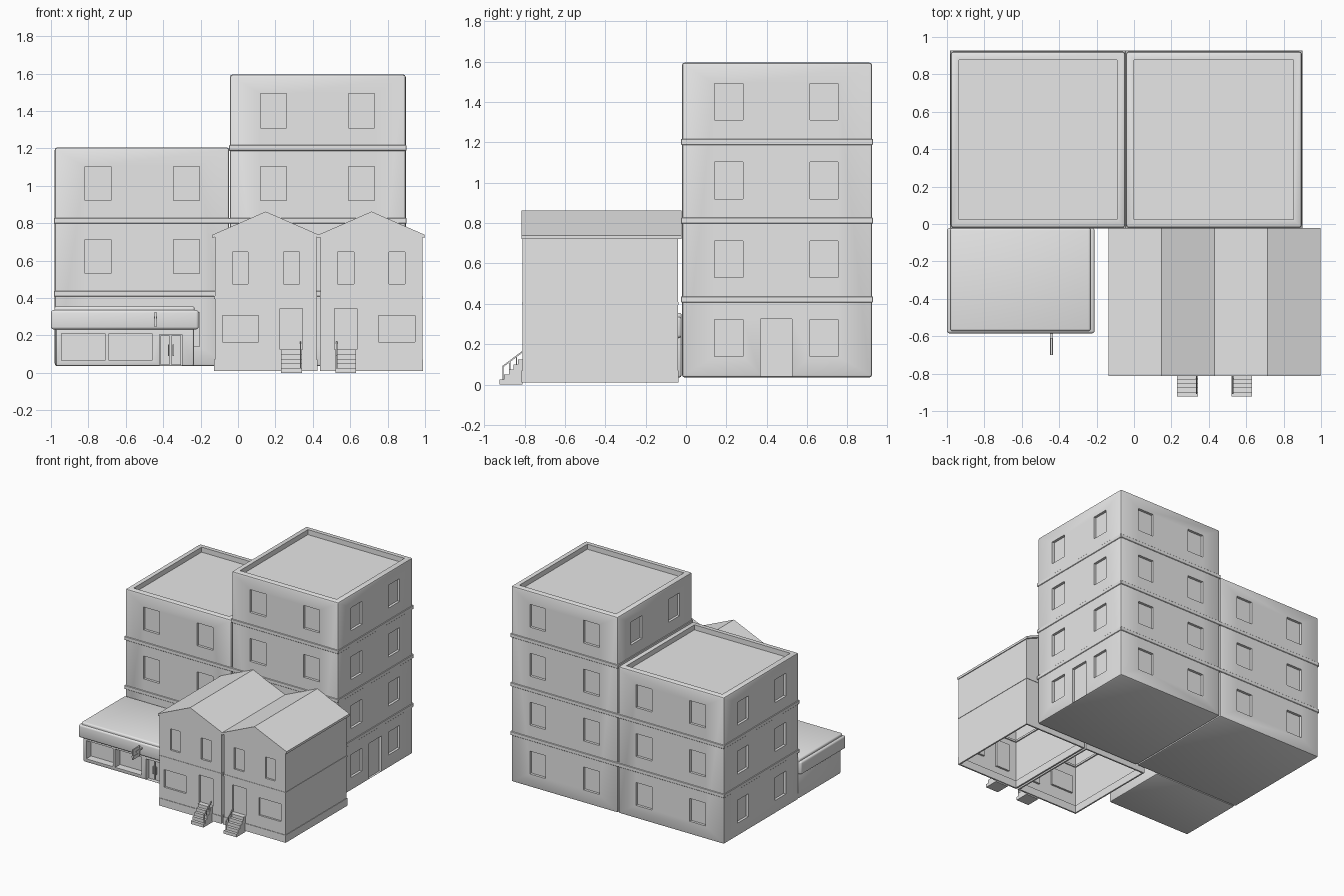
import bpy, bmesh, math
from mathutils import Vector

cube = bpy.data.objects.get("Cube")
if cube:
    bpy.data.objects.remove(cube, do_unlink=True)

GREY = (0.8, 0.8, 0.8, 1)
mat = bpy.data.materials.new("plain_grey")
mat.use_nodes = True
mat.diffuse_color = GREY
mat.node_tree.nodes["Principled BSDF"].inputs["Base Color"].default_value = GREY


def finish(bm, name):
    bmesh.ops.recalc_face_normals(bm, faces=bm.faces)
    mesh = bpy.data.meshes.new(name)
    bm.to_mesh(mesh)
    bm.free()
    mesh.materials.append(mat)
    ob = bpy.data.objects.new(name, mesh)
    bpy.context.collection.objects.link(ob)
    return ob


def add_box(bm, lo, hi):
    verts = bmesh.ops.create_cube(bm, size=1)["verts"]
    for v in verts:
        v.co = Vector([(a + b) / 2 + c * (b - a) for a, b, c in zip(lo, hi, v.co)])


def boxes(name, items):
    bm = bmesh.new()
    for lo, hi in items:
        add_box(bm, lo, hi)
    return finish(bm, name)


def bake(ob):
    dg = bpy.context.evaluated_depsgraph_get()
    mesh = bpy.data.meshes.new_from_object(ob.evaluated_get(dg))
    ob.modifiers.clear()
    ob.data = mesh


def bevel(ob, width, segments=2):
    m = ob.modifiers.new("bevel", "BEVEL")
    m.width, m.segments = width, segments
    bake(ob)


def cut(ob, items):
    cutter = boxes("cutter", items)
    cutter.hide_render = True
    m = ob.modifiers.new("cut", "BOOLEAN")
    m.operation, m.solver, m.object = "DIFFERENCE", "EXACT", cutter
    bake(ob)
    bpy.data.objects.remove(cutter, do_unlink=True)


def prism(name, profile, axis, start, end):
    """Extrude a closed profile along x (profile is y, z) or y (profile is x, z)."""
    bm = bmesh.new()
    at = (lambda a, b: (start, a, b)) if axis == "x" else (lambda a, b: (a, start, b))
    face = bm.faces.new([bm.verts.new(at(a, b)) for a, b in profile])
    out = bmesh.ops.extrude_face_region(bm, geom=[face])["geom"]
    d = Vector((end - start, 0, 0) if axis == "x" else (0, end - start, 0))
    bmesh.ops.translate(bm, vec=d, verts=[g for g in out if isinstance(g, bmesh.types.BMVert)])
    return finish(bm, name)


def smooth(ob, angle=40):
    bpy.ops.object.select_all(action="DESELECT")
    ob.select_set(True)
    bpy.context.view_layer.objects.active = ob
    bpy.ops.object.shade_smooth_by_angle(angle=math.radians(angle))


def ring(name, lo, hi, wall):
    ob = boxes(name, [(lo, hi)])
    cut(ob, [((lo[0] + wall, lo[1] + wall, lo[2] - 1), (hi[0] - wall, hi[1] - wall, hi[2] + 1))])
    return ob


# Apartment towers: bevelled blocks with recessed windows and a parapet
FLOOR, BASE, Y0, Y1 = 0.39, 0.035, -0.02, 0.922


def tower(name, x0, x1, floors, door):
    top = BASE + FLOOR * floors
    ob = boxes(name, [((x0, Y0, BASE), (x1, Y1, top))])
    bevel(ob, 0.014)
    d, e = 0.02, 0.1
    holes = [((x0 + 0.044, Y0 + 0.044, top - 0.04), (x1 - 0.044, Y1 - 0.044, top + e))]
    for i in range(floors):
        z0 = BASE + FLOOR * i + 0.105
        z1 = z0 + 0.182
        for off in (0.162, 0.634):
            a, b = x0 + off, x0 + off + 0.14
            holes += [((a, Y0 - e, z0), (b, Y0 + d, z1)), ((a, Y1 - d, z0), (b, Y1 + e, z1))]
            a, b = Y0 + off, Y0 + off + 0.14
            holes += [((x0 - e, a, z0), (x0 + d, b, z1)), ((x1 - d, a, z0), (x1 + e, b, z1))]
    if door:
        holes.append(((x1 - d, 0.37, BASE + 0.006), (x1 + e, 0.525, 0.325)))
    cut(ob, holes)
    smooth(ob)
    # Thin ledge at every floor joint
    p = 0.005
    for i in range(1, floors):
        z = BASE + FLOOR * i
        ledge = ring(name + "_ledge", (x0 - p, Y0 - p, z - 0.018), (x1 + p, Y1 + p, z + 0.012), 0.02)
        bevel(ledge, 0.003, 1)


tower("short_tower", -0.98, -0.047, 3, False)
tower("tall_tower", -0.043, 0.897, 4, True)

# Shop: body with recessed display windows and doorway
body = boxes("shop_body", [((-0.975, -0.56, BASE), (-0.235, -0.022, 0.25))])
bevel(body, 0.012)
cut(body, [((a, -0.7, lo), (b, -0.5, hi)) for a, b, lo, hi in
           ((-0.945, -0.71, 0.065, 0.21), (-0.69, -0.46, 0.065, 0.21), (-0.42, -0.3, 0.04, 0.205))])
smooth(body)
boxes("shop_doors", [((a, -0.53, 0.042), (a + 0.05, -0.515, 0.2)) for a in (-0.415, -0.355)])
boxes("shop_door_handles", [((a, -0.54, 0.09), (a + 0.006, -0.53, 0.15)) for a in (-0.374, -0.349)])

fascia = boxes("shop_fascia", [((-1.0, -0.585, 0.232), (-0.21, -0.022, 0.335))])
bevel(fascia, 0.014, 3)
smooth(fascia)
roof = boxes("shop_roof", [((-0.982, -0.572, 0.3), (-0.232, -0.022, 0.355))])
bevel(roof, 0.012, 3)
smooth(roof)

# Blade sign over the pavement
boxes("hanging_sign", [((-0.446, -0.7, 0.245), (-0.436, -0.61, 0.325)),
                       ((-0.449, -0.66, 0.29), (-0.433, -0.58, 0.302)),
                       ((-0.449, -0.7, 0.262), (-0.433, -0.64, 0.274))])


# Terraced houses, the second mirrored from the first
FRONT, BACK, GROUND = -0.81, -0.04, 0.01


def house(name, cx, s):
    def span(a, b):
        return sorted((cx + s * a, cx + s * b))
    half = 0.272
    ob = prism(name + "_walls", [(cx - half, GROUND), (cx + half, GROUND), (cx + half, 0.728),
                                 (cx, 0.848), (cx - half, 0.728)], "y", FRONT, BACK)
    holes = []
    for a, b, z0, z1 in ((-0.178, -0.094, 0.475, 0.645), (0.095, 0.181, 0.475, 0.645),
                         (-0.232, -0.038, 0.165, 0.305), (0.077, 0.197, 0.125, 0.345)):
        u, v = span(a, b)
        holes.append(((u, FRONT - 0.1, z0), (v, FRONT + 0.015, z1)))
    cut(ob, holes)
    # The underside is open
    bm = bmesh.new()
    bm.from_mesh(ob.data)
    low = [f for f in bm.faces if f.calc_center_median().z < GROUND + 0.001]
    bmesh.ops.delete(bm, geom=low, context="FACES")
    bm.to_mesh(ob.data)
    bm.free()
    # Plinth and floor band
    for part, z0, z1, p in (("_plinth", GROUND, 0.07, 0.004), ("_floor_band", 0.395, 0.41, 0.003)):
        ring(name + part, (cx - half - p, FRONT - p, z0), (cx + half + p, BACK + p, z1), 0.012)
    # Gable roof
    w = 0.284
    prism(name + "_roof", [(cx - w, 0.72), (cx, 0.842), (cx + w, 0.72), (cx + w, 0.738),
                           (cx, 0.862), (cx - w, 0.738)], "y", FRONT - 0.004, -0.022)
    # Front steps
    n, tread, rise = 5, 0.0226, 0.025
    profile = [(FRONT, 0)]
    for i in range(n):
        y = FRONT - tread * (n - i)
        profile += [(y, rise * i), (y, rise * (i + 1))]
    profile.append((FRONT, rise * n))
    u, v = span(0.082, 0.194)
    prism(name + "_steps", profile, "x", u, v)
    # Handrail on the inner side of the steps
    u, v = span(0.183, 0.189)
    y0, y1 = FRONT - 0.1, FRONT - 0.002
    prism(name + "_handrail", [(y0, 0.083), (y1, 0.157), (y1, 0.166), (y0, 0.092)], "x", u, v)
    boxes(name + "_rail_posts", [((u, y, z - 0.07), (v, y + 0.006, z))
                                 for y, z in ((y0, 0.09), (y0 + 0.034, 0.115), (y0 + 0.068, 0.14))])


house("left_house", 0.148, 1)
house("right_house", 0.714, -1)
